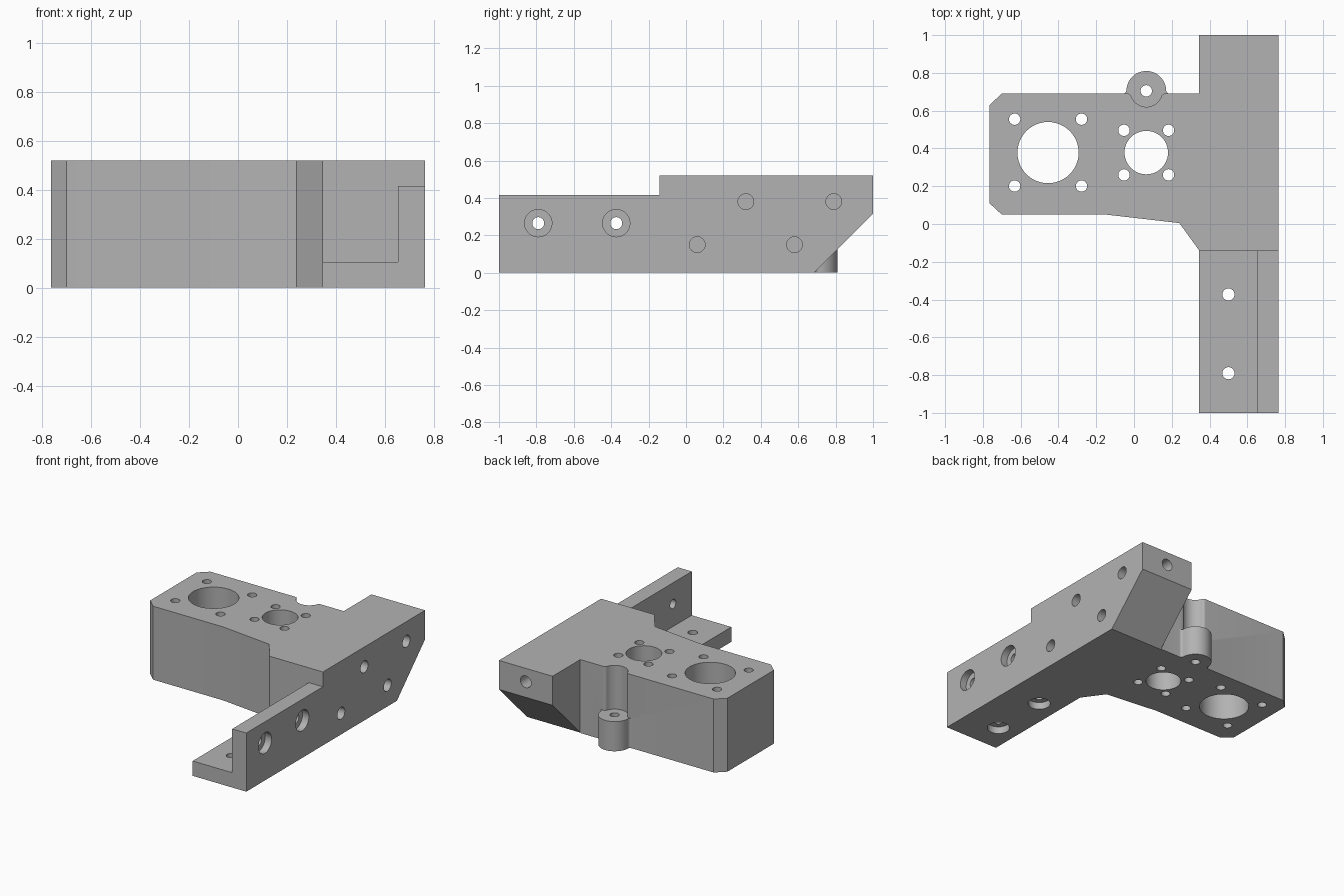
import bpy
import bmesh
from math import atan2, cos, pi, radians, sin, sqrt
from mathutils import Matrix, Vector

cube = bpy.data.objects.get("Cube")
if cube:
    bpy.data.objects.remove(cube)

grey = bpy.data.materials.new("plain grey")
grey.use_nodes = True
colour = (0.45, 0.45, 0.45, 1)
grey.diffuse_color = colour
grey.node_tree.nodes["Principled BSDF"].inputs["Base Color"].default_value = colour


def prism(name, points, low, high, axis="z"):
    """Extrude an outline along z (points are x, y) or along x (points are y, z)."""
    place = (lambda a, b, h: (a, b, h)) if axis == "z" else (lambda a, b, h: (h, a, b))
    bm = bmesh.new()
    face = bm.faces.new([bm.verts.new(place(a, b, low)) for a, b in points])
    out = bmesh.ops.extrude_face_region(bm, geom=[face])
    moved = [v for v in out["geom"] if isinstance(v, bmesh.types.BMVert)]
    bmesh.ops.translate(bm, verts=moved, vec=place(0, 0, high - low))
    bmesh.ops.recalc_face_normals(bm, faces=bm.faces)
    return finish(name, bm)


def rod(name, start, end, radius):
    """Cylinder between two points."""
    start, end = Vector(start), Vector(end)
    turn = (end - start).to_track_quat("Z", "Y").to_matrix().to_4x4()
    bm = bmesh.new()
    bmesh.ops.create_cone(bm, cap_ends=True, segments=48, radius1=radius, radius2=radius,
                          depth=(end - start).length,
                          matrix=Matrix.Translation((start + end) / 2) @ turn)
    return finish(name, bm)


def finish(name, bm):
    mesh = bpy.data.meshes.new(name)
    bm.to_mesh(mesh)
    bm.free()
    mesh.materials.append(grey)
    obj = bpy.data.objects.new(name, mesh)
    bpy.context.collection.objects.link(obj)
    return obj


def combine(target, tool, operation="DIFFERENCE"):
    mod = target.modifiers.new(tool.name, "BOOLEAN")
    mod.operation, mod.solver, mod.object = operation, "EXACT", tool
    bpy.context.view_layer.objects.active = target
    bpy.ops.object.modifier_apply(modifier=mod.name)
    bpy.data.objects.remove(tool)


def box(name, x0, x1, y0, y1, z0, z1):
    return prism(name, [(x0, y0), (x1, y0), (x1, y1), (x0, y1)], z0, z1)


TOP, SIDE, WALL = 0.52, 0.765, 0.69
CX, CY = 0.065, 0.705


def flared_round(radius, side, fillet=0.02, steps=6):
    """Round outline blended into the back wall; side is 1 for a boss, -1 for a groove."""
    fy = WALL + side * fillet
    dx = sqrt((radius + fillet) ** 2 - (fy - CY) ** 2)
    end = atan2(CY - fy, dx)
    begin = -side * pi / 2
    half = [(-dx, WALL - side * 0.06)]
    for i in range(steps + 1):
        a = begin + (end - begin) * i / steps
        half.append((-dx + fillet * cos(a), fy + fillet * sin(a)))
    first, last = pi + end, pi - side * pi / 2
    for i in range(1, 17):
        a = first + (last - first) * i / 16
        half.append((radius * cos(a), CY + radius * sin(a)))
    mirrored = [(-x, y) for x, y in half[-2::-1]]
    return [(CX + x, y) for x, y in half + mirrored]


# Main block and rail in one outline
bracket = prism("motor_bracket", [
    (-SIDE, 0.11), (-0.70, 0.05), (-0.15, 0.05), (0.24, 0.005), (0.345, -0.14),
    (0.345, -1), (SIDE, -1), (SIDE, 1), (0.345, 1), (0.345, WALL),
    (-0.70, WALL), (-SIDE, 0.63)], 0, TOP)

# Angle-shaped front arm and sloped rear underside
combine(bracket, box("arm_step", 0.2, 0.9, -1.1, -0.143, 0.415, 0.7))
combine(bracket, box("arm_channel", 0.2, 0.655, -1.1, -0.143, 0.105, 0.7))
combine(bracket, prism("rear_slope", [(0.585, -0.1), (1.1, -0.1), (1.1, 0.415)], 0.3445, 0.9, "x"))

# Rear boss with a clearance groove above it
BOSS = 0.21
combine(bracket, prism("groove", flared_round(0.085, -1), BOSS, 0.7))
combine(bracket, prism("boss", flared_round(0.105, 1), 0, BOSS), "UNION")

# Vertical bores, each with four screw holes
vertical = [(CX, CY, 0.03)]
for x, y, radius, spread in ((-0.455, 0.378, 0.162, 0.177), (CX, 0.378, 0.115, 0.118)):
    vertical.append((x, y, radius))
    vertical += [(x + i * spread, y + j * spread, 0.03) for i in (-1, 1) for j in (-1, 1)]
for x, y, radius in vertical:
    combine(bracket, rod("bore", (x, y, -0.1), (x, y, 0.7), radius))

# Counterbored holes in the arm wall and floor
for y in (-0.79, -0.373):
    combine(bracket, rod("wall_hole", (0.6, y, 0.265), (0.9, y, 0.265), 0.032))
    combine(bracket, rod("wall_recess", (0.715, y, 0.265), (0.9, y, 0.265), 0.073))
    combine(bracket, rod("floor_hole", (0.5, y, -0.1), (0.5, y, 0.2), 0.032))
    combine(bracket, rod("floor_recess", (0.5, y, -0.1), (0.5, y, 0.05), 0.073))

# Blind holes in the side and the rear end
for y, z in ((0.06, 0.15), (0.32, 0.38), (0.58, 0.15), (0.79, 0.38)):
    combine(bracket, rod("side_hole", (0.5, y, z), (0.9, y, z), 0.042))
combine(bracket, rod("rear_hole", (0.555, 0.85, 0.425), (0.555, 1.1, 0.425), 0.042))

bpy.ops.object.select_all(action="DESELECT")
bracket.select_set(True)
bpy.context.view_layer.objects.active = bracket
bpy.ops.object.shade_smooth_by_angle(angle=radians(30))
